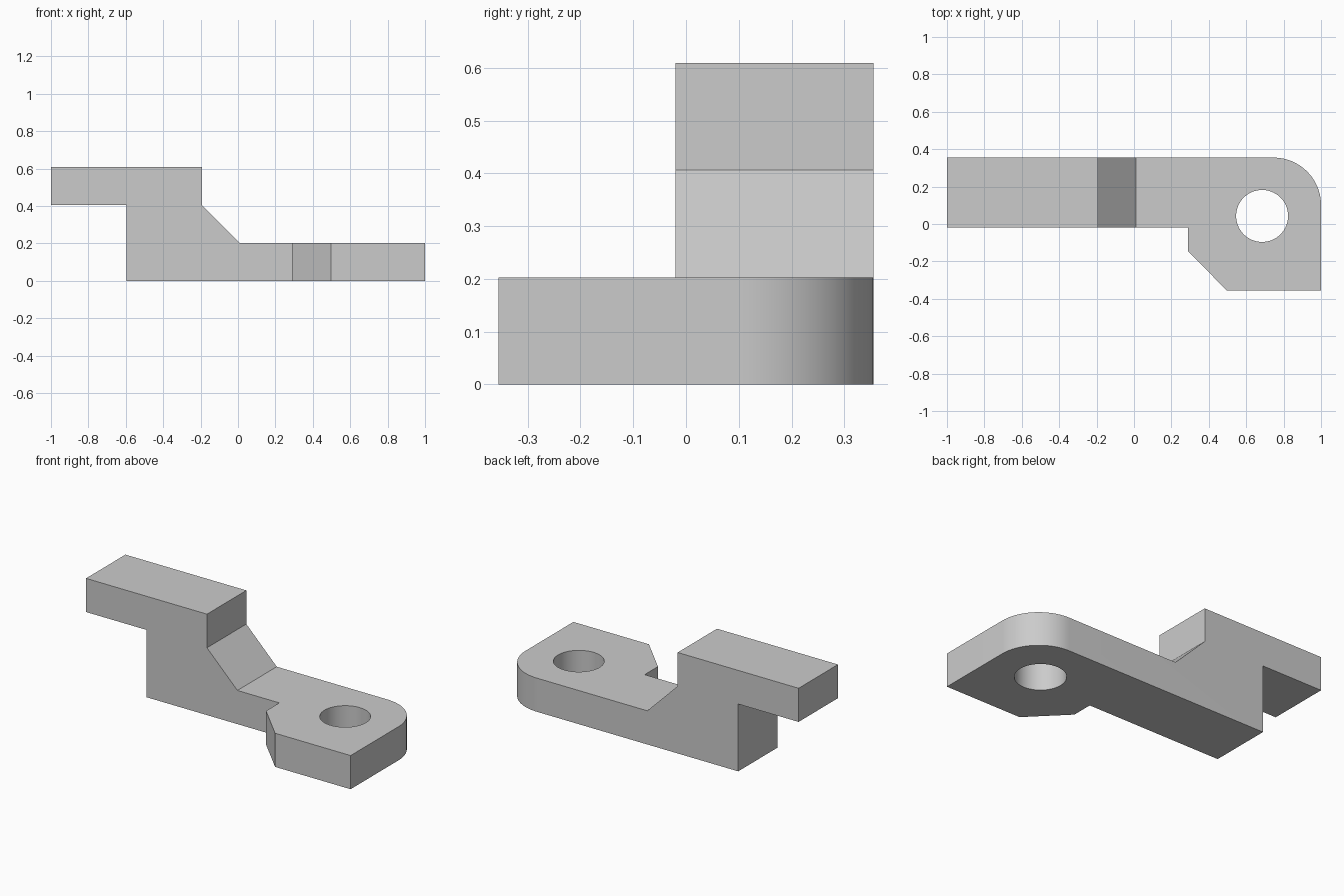
import bpy, bmesh, math
from mathutils import Vector

cube = bpy.data.objects.get("Cube")
if cube:
    bpy.data.objects.remove(cube, do_unlink=True)

grey = bpy.data.materials.new("light grey metal")
grey.use_nodes = True
grey.diffuse_color = (0.6, 0.6, 0.6, 1)
grey.node_tree.nodes["Principled BSDF"].inputs["Base Color"].default_value = (0.6, 0.6, 0.6, 1)


def prism(name, outline, direction):
    """Extrude a closed outline of 3D points along a direction."""
    bm = bmesh.new()
    base = bm.faces.new([bm.verts.new(p) for p in outline])
    top = bmesh.ops.extrude_face_region(bm, geom=[base], use_keep_orig=True)["geom"]
    bmesh.ops.translate(bm, vec=Vector(direction),
                        verts=[v for v in top if isinstance(v, bmesh.types.BMVert)])
    bmesh.ops.recalc_face_normals(bm, faces=bm.faces)
    mesh = bpy.data.meshes.new(name)
    bm.to_mesh(mesh)
    bm.free()
    mesh.materials.append(grey)
    obj = bpy.data.objects.new(name, mesh)
    bpy.context.collection.objects.link(obj)
    return obj


def arc(cx, cy, radius, start, end, steps):
    angles = [math.radians(start + (end - start) * i / steps) for i in range(steps + 1)]
    return [(cx + radius * math.cos(a), cy + radius * math.sin(a)) for a in angles]


def apply_boolean(obj, cutter, operation):
    mod = obj.modifiers.new(operation.title(), "BOOLEAN")
    mod.object, mod.operation, mod.solver = cutter, operation, "EXACT"
    bpy.context.view_layer.objects.active = obj
    bpy.ops.object.modifier_apply(modifier=mod.name)
    bpy.data.objects.remove(cutter, do_unlink=True)


# Stepped side profile, overlong at the foot end and in depth
T = 0.203
side = [(-1, 2 * T), (-0.597, 2 * T), (-0.597, 0), (1.1, 0), (1.1, T),
        (0.01, T), (-0.193, 2 * T), (-0.193, 3 * T), (-1, 3 * T)]
bracket = prism("stepped_bracket", [(x, -0.5, z) for x, z in side], (0, 1, 0))

# Plan outline: narrow arm, chamfered ear and rounded back corner
plan = [(-1.1, -0.02), (0.29, -0.02), (0.29, -0.147), (0.496, -0.355), (1, -0.355)]
plan += arc(0.746, 0.101, 0.254, 0, 90, 24) + [(-1.1, 0.355)]
outline = prism("plan_cutter", [(x, y, -0.2) for x, y in plan], (0, 0, 1.2))
apply_boolean(bracket, outline, "INTERSECT")

# Bolt hole through the foot
ring = arc(0.685, 0.043, 0.139, 0, 360, 64)[:-1]
hole = prism("hole_cutter", [(x, y, -0.2) for x, y in ring], (0, 0, 0.7))
apply_boolean(bracket, hole, "DIFFERENCE")

# Smooth curved walls, keep hard edges
bpy.ops.object.select_all(action="DESELECT")
bracket.select_set(True)
bpy.context.view_layer.objects.active = bracket
bpy.ops.object.shade_smooth_by_angle(angle=math.radians(30))
